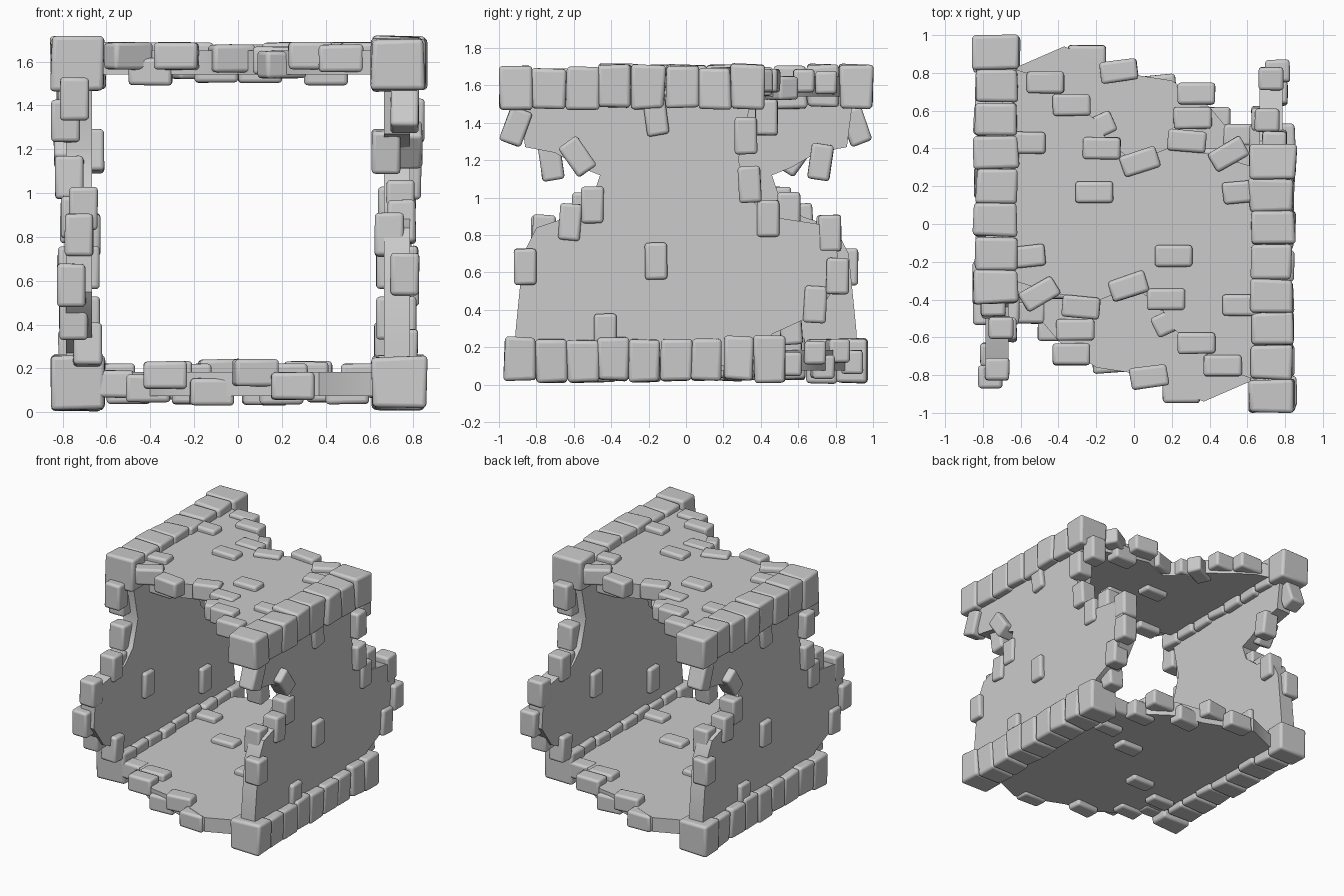
import bpy, bmesh, math, random
from mathutils import Matrix, Vector

random.seed(4)
if "Cube" in bpy.data.objects:
    bpy.data.objects.remove(bpy.data.objects["Cube"])

grey = bpy.data.materials.new("stone_grey")
grey.use_nodes = True
colour = (0.6, 0.6, 0.6, 1)
grey.diffuse_color = colour
grey.node_tree.nodes["Principled BSDF"].inputs["Base Color"].default_value = colour

HALF_TURN = Matrix.Rotation(math.pi, 4, "Z")
WALL_X, ROOF_Z, FLOOR_Z = 0.725, 1.595, 0.13


def finish(bm, name, bevel=0.0):
    bmesh.ops.recalc_face_normals(bm, faces=bm.faces)
    mesh = bpy.data.meshes.new(name)
    bm.to_mesh(mesh)
    bm.free()
    mesh.materials.append(grey)
    obj = bpy.data.objects.new(name, mesh)
    bpy.context.collection.objects.link(obj)
    if bevel:
        mod = obj.modifiers.new("rounded_edges", "BEVEL")
        mod.width, mod.segments, mod.limit_method = bevel, 3, "NONE"
    bpy.ops.object.select_all(action="DESELECT")
    obj.select_set(True)
    bpy.context.view_layer.objects.active = obj
    bpy.ops.object.shade_smooth_by_angle(angle=math.radians(35))
    return obj


def add_stone(bm, centre, size, turn=Matrix(), wobble=0.0):
    """One slightly uneven block."""
    verts = bmesh.ops.create_cube(bm, size=1)["verts"]
    for v in verts:
        v.co = Vector([a * b + random.uniform(-wobble, wobble) for a, b in zip(v.co, size)])
    bmesh.ops.transform(bm, matrix=Matrix.Translation(centre) @ turn, verts=verts)


def slab(name, outline, place, thickness, turn=Matrix()):
    """Extrude a flat outline around its middle plane."""
    bm = bmesh.new()
    face = bm.faces.new([bm.verts.new(place(a, b, -thickness / 2)) for a, b in outline])
    up = Vector(place(0, 0, 1)) - Vector(place(0, 0, 0))
    new = bmesh.ops.extrude_face_region(bm, geom=[face])["geom"]
    bmesh.ops.translate(bm, vec=up * thickness,
                        verts=[g for g in new if isinstance(g, bmesh.types.BMVert)])
    bmesh.ops.transform(bm, matrix=turn, verts=bm.verts)
    return finish(bm, name)


def on_wall(y, z, d):
    return (WALL_X + d, y, z)


def on_roof(x, y, d):
    return (x, y, ROOF_Z + d)


def on_floor(x, y, d):
    return (x, y, FLOOR_Z + d)


# Broken side walls, one outline turned for the other side
wall_outline = [
    (-0.92, 0.1), (-0.91, 0.3), (-0.87, 0.7), (-0.8, 0.84), (-0.62, 0.9), (-0.5, 1.0),
    (-0.46, 1.12), (-0.56, 1.16), (-0.7, 1.24), (-0.86, 1.27), (-0.9, 1.58),
    (0.36, 1.58), (0.28, 1.2), (0.34, 1.0), (0.44, 0.9), (0.7, 0.86),
    (0.8, 0.82), (0.82, 0.55), (0.7, 0.38), (0.46, 0.27), (0.45, 0.1)]
slab("left_wall", wall_outline, on_wall, 0.12)
slab("right_wall", wall_outline, on_wall, 0.12, HALF_TURN)

# Broken roof and floor, the front edge turned to give the back edge
roof_front = [(-0.7, -0.28), (-0.45, -0.36), (-0.2, -0.41), (0, -0.33), (0.15, -0.45),
              (0.2, -0.55), (0.35, -0.66), (0.5, -0.78), (0.7, -0.84)]
floor_front = [(-0.7, -0.47), (-0.5, -0.5), (-0.4, -0.62), (-0.2, -0.76), (0, -0.79),
               (0.37, -0.94), (0.6, -0.84), (0.7, -0.84)]
for name, front, place in (("roof", roof_front, on_roof), ("floor", floor_front, on_floor)):
    slab(name, front + [(-x, -y) for x, y in front], place, 0.11)

# Rows of heavy stones along the four long corners
for name, z, start, end, count in (("roof_corner_stones", 1.59, -1.0, 0.42, 8),
                                   ("floor_corner_stones", 0.135, -0.97, 0.53, 9)):
    for side, turn in (("left_", Matrix()), ("right_", HALF_TURN)):
        bm = bmesh.new()
        pitch = (end - start) / count
        for i in range(count):
            big = 0.02 if i in (0, count - 1) else 0
            size = (0.215 + big + random.uniform(0, 0.02), pitch * 0.99,
                    0.215 + big + random.uniform(0, 0.02))
            centre = (WALL_X + random.uniform(0, 0.012), start + (i + 0.5) * pitch,
                      z + random.uniform(-0.01, 0.01))
            add_stone(bm, centre, size, wobble=0.008)
        bmesh.ops.transform(bm, matrix=turn, verts=bm.verts)
        finish(bm, side + name, 0.02)

# Small stones: position on the panel, push along its normal, angle
wall_stones = [
    (-0.91, 1.38, 0.035, -20), (-0.72, 1.19, -0.05, 8), (-0.58, 1.22, 0.05, 35),
    (-0.5, 0.96, 0.015, 0), (-0.62, 0.87, 0.02, -4), (-0.76, 0.81, -0.035, -3),
    (-0.86, 0.63, 0.035, 0), (-0.16, 1.43, 0.03, 8), (-0.16, 0.66, 0.03, 0),
    (0.43, 1.43, 0.02, 0), (0.32, 1.33, 0.06, 0), (0.34, 1.07, 0.045, 3),
    (0.44, 0.89, 0.02, 0), (0.55, 0.93, -0.02, 0), (0.77, 0.81, 0.0, 0), (0.81, 0.58, 0.035, 0),
    (0.69, 0.43, 0.025, -3), (0.56, 0.31, -0.04, 5), (-0.43, 0.28, 0.03, 0),
    (0.17, 0.66, -0.03, 0), (-0.53, 0.43, -0.03, 0)]
roof_stones = [
    (-0.5, -0.37, 0.03, 30), (-0.28, -0.44, 0.03, -5), (-0.03, -0.33, 0.02, 18),
    (0.17, -0.4, 0.01, 0), (0.2, -0.51, -0.01, 25), (0.33, -0.63, 0.03, 0),
    (0.47, -0.75, 0.02, 0), (-0.57, -0.17, 0.03, 6), (0.21, -0.17, 0.03, 0),
    (0.57, -0.43, 0.03, 0), (-0.4, -0.34, -0.04, 0), (-0.1, 0.1, -0.03, 0)]
floor_stones = [
    (-0.31, -0.56, 0.04, 0), (-0.33, -0.69, 0.04, 0), (-0.41, -0.56, -0.02, 0),
    (-0.12, -0.73, -0.035, 5), (0.08, -0.81, 0.05, 8), (0.25, -0.89, -0.01, 0),
    (0.22, -0.17, 0.03, 0), (0.57, -0.44, 0.03, 0), (-0.57, -0.47, 0.0, 0),
    (-0.2, -0.17, -0.03, 0), (-0.5, -0.3, -0.03, 0)]

for name, stones, place, size, axis in (
        ("wall_stones", wall_stones, on_wall, (0.13, 0.12, 0.195), "X"),
        ("roof_stones", roof_stones, on_roof, (0.2, 0.115, 0.125), "Z"),
        ("floor_stones", floor_stones, on_floor, (0.2, 0.115, 0.125), "Z")):
    for side, turn in (("first_", Matrix()), ("second_", HALF_TURN)):
        bm = bmesh.new()
        for a, b, push, angle in stones:
            add_stone(bm, place(a, b, push), size,
                      Matrix.Rotation(math.radians(angle), 4, axis), 0.003)
        bmesh.ops.transform(bm, matrix=turn, verts=bm.verts)
        finish(bm, side + name, 0.018)
